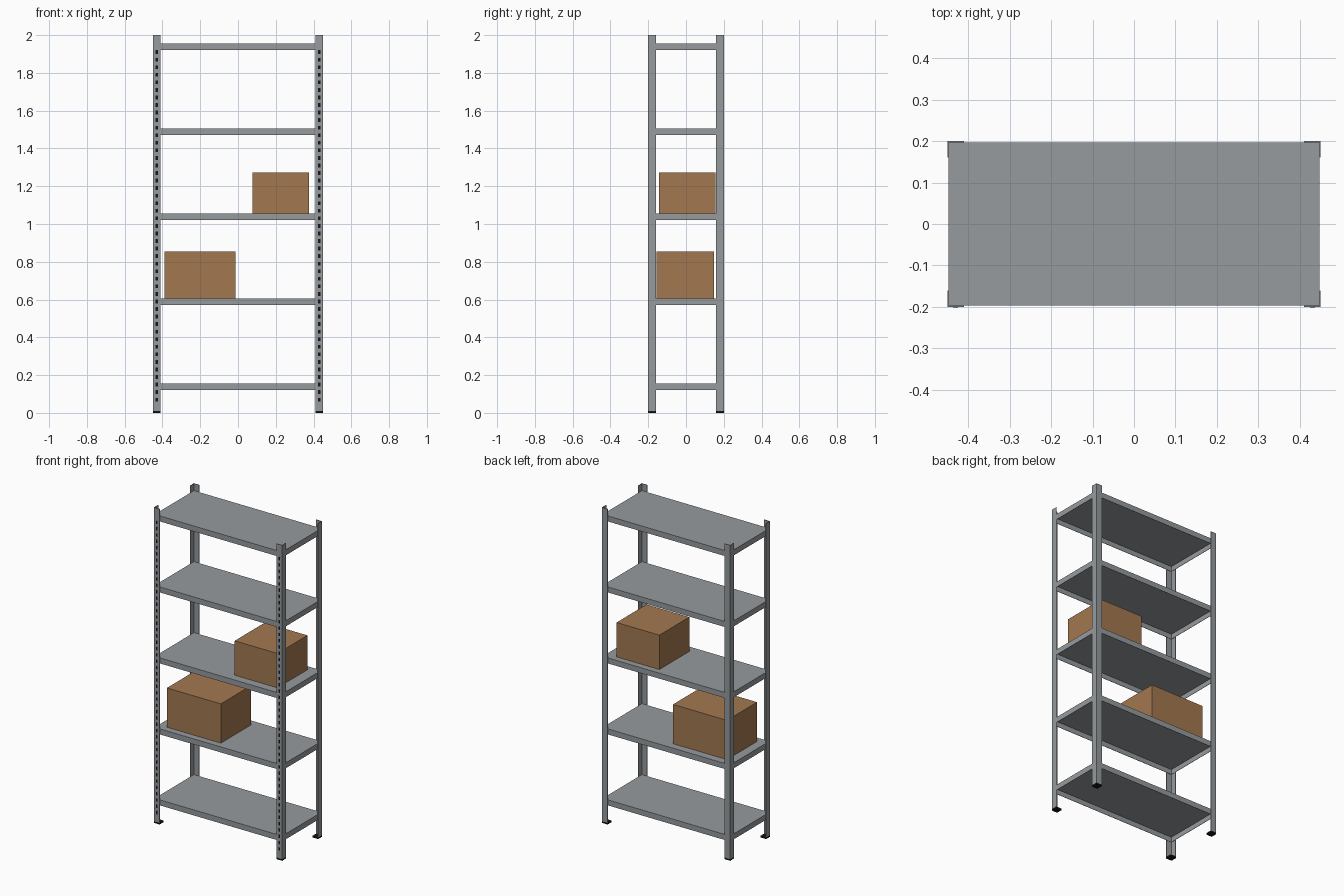
import bpy
import bmesh

if "Cube" in bpy.data.objects:
    bpy.data.objects.remove(bpy.data.objects["Cube"], do_unlink=True)

HX, HY = 0.45, 0.2          # half width and depth
LEG, SHEET = 0.04, 0.003    # angle flange width, sheet thickness
FOOT = 0.01


def material(name, rgb):
    m = bpy.data.materials.new(name)
    m.use_nodes = True
    m.diffuse_color = (*rgb, 1)
    m.node_tree.nodes["Principled BSDF"].inputs["Base Color"].default_value = (*rgb, 1)
    return m


steel = material("galvanised_grey", (0.305, 0.328, 0.337))
black = material("black", (0.008, 0.008, 0.009))
card = material("cardboard_brown", (0.365, 0.19, 0.08))


def finish(name, bm, mat):
    bmesh.ops.recalc_face_normals(bm, faces=bm.faces)
    me = bpy.data.meshes.new(name)
    bm.to_mesh(me)
    bm.free()
    me.materials.append(mat)
    ob = bpy.data.objects.new(name, me)
    bpy.context.collection.objects.link(ob)
    return ob


def add_box(bm, lo, hi):
    verts = bmesh.ops.create_cube(bm, size=1)["verts"]
    for v in verts:
        v.co = [(a + b) / 2 + c * (b - a) for a, b, c in zip(lo, hi, v.co)]


def box(name, lo, hi, mat):
    bm = bmesh.new()
    add_box(bm, lo, hi)
    return finish(name, bm, mat)


# Corner uprights: L-shaped angle profile, open towards the middle
def upright(name, sx, sy):
    profile = [(0, 0), (LEG, 0), (LEG, SHEET), (SHEET, SHEET), (SHEET, LEG), (0, LEG)]
    bm = bmesh.new()
    base = bm.faces.new([bm.verts.new((sx * (HX - x), sy * (HY - y), FOOT))
                         for x, y in profile])
    top = bmesh.ops.extrude_face_region(bm, geom=[base])["geom"]
    for v in top:
        if isinstance(v, bmesh.types.BMVert):
            v.co.z = 2
    finish(name, bm, steel)


# Row of slots on the front flange
def slots(name, sx):
    bm = bmesh.new()
    x = sx * (HX - LEG / 2)
    for i in range(47):
        z = 0.07 + i * 0.04
        add_box(bm, (x - 0.006, -HY - 0.001, z - 0.01), (x + 0.006, -HY + 0.001, z + 0.01))
    finish(name, bm, black)


for side, sx in (("left", 1), ("right", -1)):
    for end, sy in (("front", -1), ("back", 1)):
        upright(f"{end}_{side}_upright", sx, sy)
        xs = sorted((sx * HX, sx * (HX - LEG)))
        ys = sorted((sy * HY, sy * (HY - LEG)))
        box(f"{end}_{side}_foot", (xs[0], ys[0], 0), (xs[1], ys[1], FOOT), black)
    slots(f"{side}_slots", sx)

# Shelves: shallow pans, open underneath with a folded rim
for i in range(5):
    z = 0.12 + i * 0.45
    bm = bmesh.new()
    add_box(bm, (-HX + SHEET, -HY + SHEET, z), (HX - SHEET, HY - SHEET, z + 0.035))
    bm.normal_update()
    under = min(bm.faces, key=lambda f: f.calc_center_median().z)
    bmesh.ops.inset_region(bm, faces=[under], thickness=SHEET)
    pan = bmesh.ops.extrude_face_region(bm, geom=[under])["geom"]
    for v in pan:
        if isinstance(v, bmesh.types.BMVert):
            v.co.z = z + 0.035 - SHEET
    if under.is_valid:
        bmesh.ops.delete(bm, geom=[under], context='FACES_ONLY')
    finish(f"shelf_{i + 1}", bm, steel)

# Cardboard boxes resting on the second and third shelves
box("lower_carton", (-0.39, -0.155, 0.605), (-0.012, 0.147, 0.854), card)
box("upper_carton", (0.077, -0.143, 1.055), (0.377, 0.157, 1.273), card)
